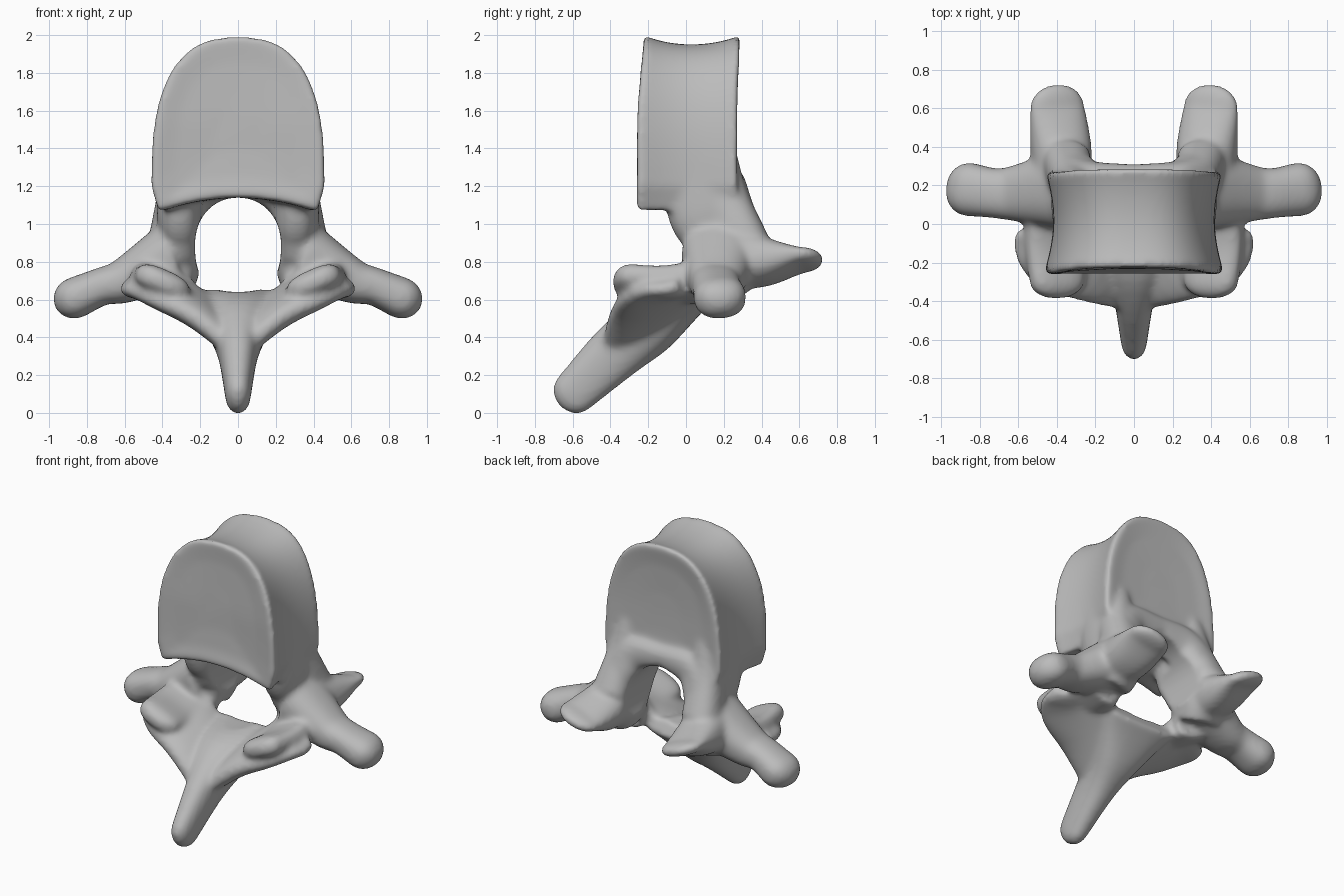
import bpy, bmesh, math
from mathutils import Vector

old = bpy.data.objects.get("Cube")
if old:
    bpy.data.objects.remove(old, do_unlink=True)

bone = bpy.data.materials.new("bone_grey")
bone.use_nodes = True
GREY = (0.5, 0.5, 0.5, 1)
bone.diffuse_color = GREY
bone.node_tree.nodes["Principled BSDF"].inputs["Base Color"].default_value = GREY

bm = bmesh.new()


def skin(rings, target):
    """Bridge closed rings of points and cap both ends."""
    rows = [[target.verts.new(p) for p in ring] for ring in rings]
    n = len(rows[0])
    for a, b in zip(rows, rows[1:]):
        for i in range(n):
            j = (i + 1) % n
            target.faces.new((a[i], a[j], b[j], b[i]))
    target.faces.new(rows[0][::-1])
    target.faces.new(rows[-1])


def squircle(angle, power):
    """Point on a unit superellipse."""
    c, s = math.cos(angle), math.sin(angle)
    return (math.copysign(abs(c) ** power, c), math.copysign(abs(s) ** power, s))


def spline(path, steps=4):
    """Catmull-Rom interpolation of all values in an open path."""
    rows = [Vector(p) for p in path]
    out = []
    for k in range(len(rows) - 1):
        b, c = rows[k], rows[k + 1]
        a = rows[k - 1] if k else b + b - c
        d = rows[k + 2] if k + 2 < len(rows) else c + c - b
        for s in range(steps):
            t = s / steps
            out.append(b + t / 2 * (c - a + t * (2 * a - 5 * b + 4 * c - d
                                                 + t * (3 * b - a - 3 * c + d))))
    return out + [rows[-1]]


def limb(path, wide, cap=0, sides=(1, -1), power=0.85, n=32):
    """Loft sections (x, y, z, half width, half thickness), with a rounded tip."""
    rows = spline(path)
    if cap:
        end = rows[-1]
        heading = (end - rows[-2]).xyz.normalized()
        for k in range(1, 6):
            a = k * math.pi / 11
            tip = end.xyz + heading * cap * math.sin(a)
            rows.append(Vector((*tip, *(end[3:] and [r * math.cos(a) for r in end[3:]]))))
    for side in sides:
        rings = []
        for k, row in enumerate(rows):
            ahead, behind = rows[min(k + 1, len(rows) - 1)], rows[max(k - 1, 0)]
            t = Vector((ahead - behind)[:3]).normalized()
            u = Vector(wide)
            u = (u - t * u.dot(t)).normalized()
            v = t.cross(u)
            ring = []
            for i in range(n):
                c, s = squircle(math.tau * i / n, power)
                q = Vector(row[:3]) + u * row[3] * c + v * row[4] * s
                ring.append((q.x * side, q.y, q.z))
            rings.append(ring)
        skin(rings, bm)


# Vertebral body outline: rounded dome above, shallow arch below
arc = [squircle(math.pi * i / 40, 0.76) for i in range(41)]
outline = [(0.47 * c, 1.2 + 0.805 * s) for c, s in arc]
for i in range(-10, 11):
    x = 0.043 * i
    outline.append((x, 1.138 - 0.4 * x * x))


def body_ring(t, inset=1.0, dish=0.0):
    """Section from front (t=0) to back (t=1), narrowed toward the middle."""
    waist = math.sin(math.pi * t)
    ring = []
    for x, z in outline:
        if z > 1.4:
            z -= 0.09 * waist ** 0.7 * (z - 1.4)
        x *= (1 - 0.095 * waist - 0.025 * t) * inset
        z = 1.5 + (z - 1.5) * inset
        lean = max(0, 2 * z - 3) ** 1.5
        y = -0.265 + 0.54 * t + dish + 0.04 * lean * (1 - t) + 0.015 * t * lean
        ring.append((x, y, z))
    return ring


# Waisted body with raised rims and dished end plates
front_plate = [body_ring(0, s, d) for s, d in ((0.3, 0.03), (0.7, 0.02), (0.97, 0))]
back_plate = [body_ring(1, s, -d) for s, d in ((0.98, 0), (0.7, 0.015), (0.3, 0.02))]
skin(front_plate + [body_ring(0.04 + 0.92 * i / 12) for i in range(13)] + back_plate, bm)

# Pedicles joining body and arch
limb([(0.31, 0.06, 1.3, 0.11, 0.2), (0.31, 0.12, 1.08, 0.12, 0.22),
      (0.31, 0.17, 0.98, 0.12, 0.21), (0.35, 0.22, 0.82, 0.16, 0.2),
      (0.37, 0.17, 0.68, 0.14, 0.15)], (1, 0, 0))

# Flared back edge of the body above the canal
limb([(0, 0.2, 1.21, 0.11, 0.09), (0.24, 0.21, 1.16, 0.12, 0.13),
      (0.34, 0.26, 0.95, 0.14, 0.12)], (0, 1, 0))
limb([(0.3, 0.16, 1.4, 0.08, 0.1), (0.32, 0.21, 1.14, 0.11, 0.12),
      (0.35, 0.32, 0.88, 0.13, 0.13)], (1, 0, 0))

# Rear articular prongs with outward-tilted undersides
limb([(0.36, 0.15, 0.83, 0.15, 0.17), (0.38, 0.4, 0.8, 0.16, 0.13),
      (0.4, 0.61, 0.81, 0.15, 0.05)], (1, 0, 0.33), cap=0.12)

# Transverse processes
limb([(0.36, 0.18, 0.83, 0.21, 0.17), (0.6, 0.16, 0.7, 0.15, 0.12),
      (0.72, 0.16, 0.67, 0.13, 0.1), (0.86, 0.18, 0.61, 0.14, 0.11)], (0, 1, 0), cap=0.12)

# Front articular prongs with inward-tilted facets
limb([(0.4, 0.15, 0.7, 0.17, 0.1), (0.41, -0.1, 0.68, 0.165, 0.07),
      (0.4, -0.3, 0.69, 0.15, 0.07)], (1, 0, 0.45), cap=0.09, power=0.7)

# Laminae sloping from the prongs into the spine
limb([(0.46, 0.03, 0.69, 0.18, 0.06), (0.38, -0.1, 0.64, 0.25, 0.07),
      (0.2, -0.21, 0.53, 0.21, 0.08), (0, -0.34, 0.34, 0.12, 0.06)], (0, 1, 0.3))

# Spinous process
limb([(0, 0.08, 0.61, 0.28, 0.06), (0, -0.16, 0.48, 0.18, 0.15),
      (0, -0.36, 0.33, 0.11, 0.15), (0, -0.59, 0.11, 0.07, 0.12)],
     (1, 0, 0), cap=0.11, sides=(1,))


def add_object(name, mesh_data):
    bmesh.ops.recalc_face_normals(mesh_data, faces=mesh_data.faces)
    mesh = bpy.data.meshes.new(name)
    mesh_data.to_mesh(mesh)
    mesh_data.free()
    obj = bpy.data.objects.new(name, mesh)
    bpy.context.collection.objects.link(obj)
    return obj


vertebra = add_object("vertebra", bm)

# Cutter for the opening of the canal, squarer at its lower end
hole = []
for i in range(48):
    angle = math.tau * i / 48
    c, s = squircle(angle, 0.95 if angle < math.pi else 0.75)
    hole.append((0.228 * c, 0.89 + 0.25 * s))
cut = bmesh.new()
skin([[(x, y, z) for x, z in hole] for y in (-1, 1)], cut)
cutter = add_object("canal_cutter", cut)
cutter.hide_render = True
cutter.hide_viewport = True

# Fuse, open the canal, then soften into one bone
for step in ("fuse", "blend", "open", "refine", "soften"):
    kind = {"open": "BOOLEAN", "blend": "SMOOTH", "soften": "SMOOTH"}.get(step, "REMESH")
    mod = vertebra.modifiers.new(step, kind)
    if kind == "REMESH":
        mod.mode = "VOXEL"
        mod.voxel_size = 0.014
    elif kind == "BOOLEAN":
        mod.operation = "DIFFERENCE"
        mod.solver = "EXACT"
        mod.object = cutter
    else:
        mod.factor = 0.5
        mod.iterations = 8

# Bake the stack and drop the cutter
bpy.context.view_layer.update()
deps = bpy.context.evaluated_depsgraph_get()
final = bpy.data.meshes.new_from_object(vertebra.evaluated_get(deps))
vertebra.modifiers.clear()
vertebra.data = final
bpy.data.objects.remove(cutter, do_unlink=True)
final.shade_smooth()
final.materials.clear()
final.materials.append(bone)
